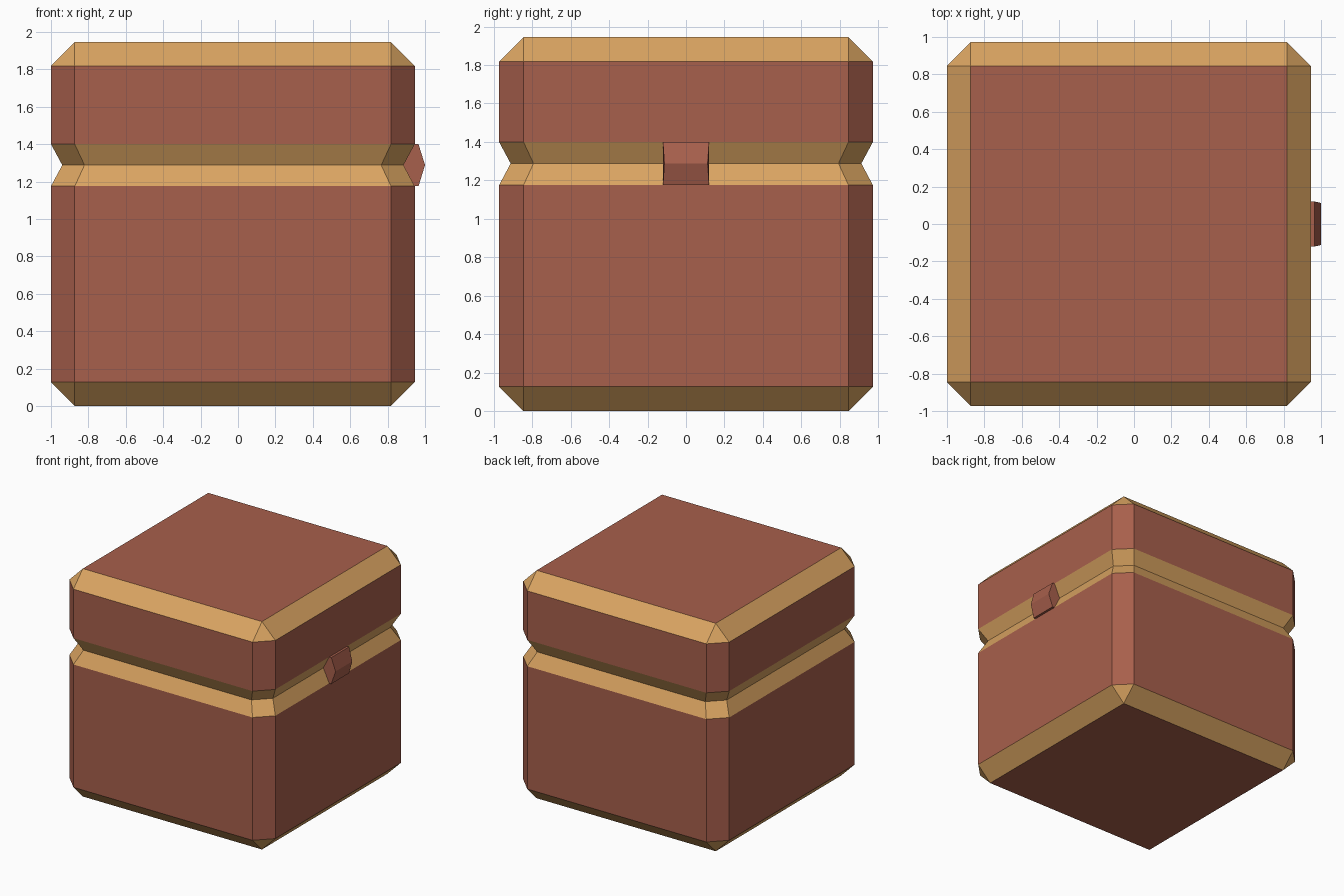
import bpy, bmesh
from mathutils import Vector

if "Cube" in bpy.data.objects:
    bpy.data.objects.remove(bpy.data.objects["Cube"])

CX = -0.0275            # body centre in x (latch sticks out on +x)
SIZE, BEVEL = 1.945, 0.127
LOW, MID, HIGH = 1.175, 1.288, 1.40   # groove levels
TAPER = 0.938


def material(name, color):
    m = bpy.data.materials.new(name)
    m.diffuse_color = (*color, 1)
    m.use_nodes = True
    m.node_tree.nodes["Principled BSDF"].inputs["Base Color"].default_value = m.diffuse_color
    return m


def finish(bm, name, mats):
    bmesh.ops.recalc_face_normals(bm, faces=bm.faces)
    me = bpy.data.meshes.new(name)
    bm.to_mesh(me)
    bm.free()
    for m in mats:
        me.materials.append(m)
    ob = bpy.data.objects.new(name, me)
    bpy.context.collection.objects.link(ob)
    return ob


wood = material("red_brown", (0.39, 0.115, 0.072))
trim = material("tan_trim", (0.70, 0.37, 0.12))

# Chest body: bevelled cube, cut at three levels, middle ring pinched into a groove
bm = bmesh.new()
bmesh.ops.create_cube(bm, size=SIZE)
bmesh.ops.bevel(bm, geom=bm.edges[:], offset=BEVEL, segments=1,
                affect='EDGES', offset_type='OFFSET')
bmesh.ops.translate(bm, verts=bm.verts, vec=(0, 0, SIZE / 2))
for z in (LOW, MID, HIGH):
    bmesh.ops.bisect_plane(bm, geom=bm.verts[:] + bm.edges[:] + bm.faces[:],
                           plane_co=(0, 0, z), plane_no=(0, 0, 1))
for v in bm.verts:
    if abs(v.co.z - MID) < 1e-3:
        v.co.x *= TAPER
        v.co.y *= TAPER
bmesh.ops.translate(bm, verts=bm.verts, vec=(CX, 0, 0))
bmesh.ops.recalc_face_normals(bm, faces=bm.faces)
bm.normal_update()
# Sloping faces are trim: top and bottom bevels and the groove
for f in bm.faces:
    f.material_index = int(0.01 < abs(f.normal.z) < 0.99)
finish(bm, "chest_body", [wood, trim])

# Latch: hexagonal block seated in the groove, narrower at mid height
edge_x = CX + SIZE / 2
groove_x = CX + SIZE / 2 * TAPER
profile = [(groove_x, MID), (edge_x, HIGH), (0.965, HIGH),
           (1.0, MID), (0.965, LOW), (edge_x, LOW)]
bm = bmesh.new()
sides = []
for s in (-1, 1):
    sides.append([bm.verts.new(Vector((x, s * 0.12 * (TAPER if z == MID else 1), z)))
                  for x, z in profile])
a, b = sides
bm.faces.new(a)
bm.faces.new(b[::-1])
for i in range(1, 5):    # back stays open against the groove
    bm.faces.new((a[i], b[i], b[i + 1], a[i + 1]))
finish(bm, "latch", [wood])
